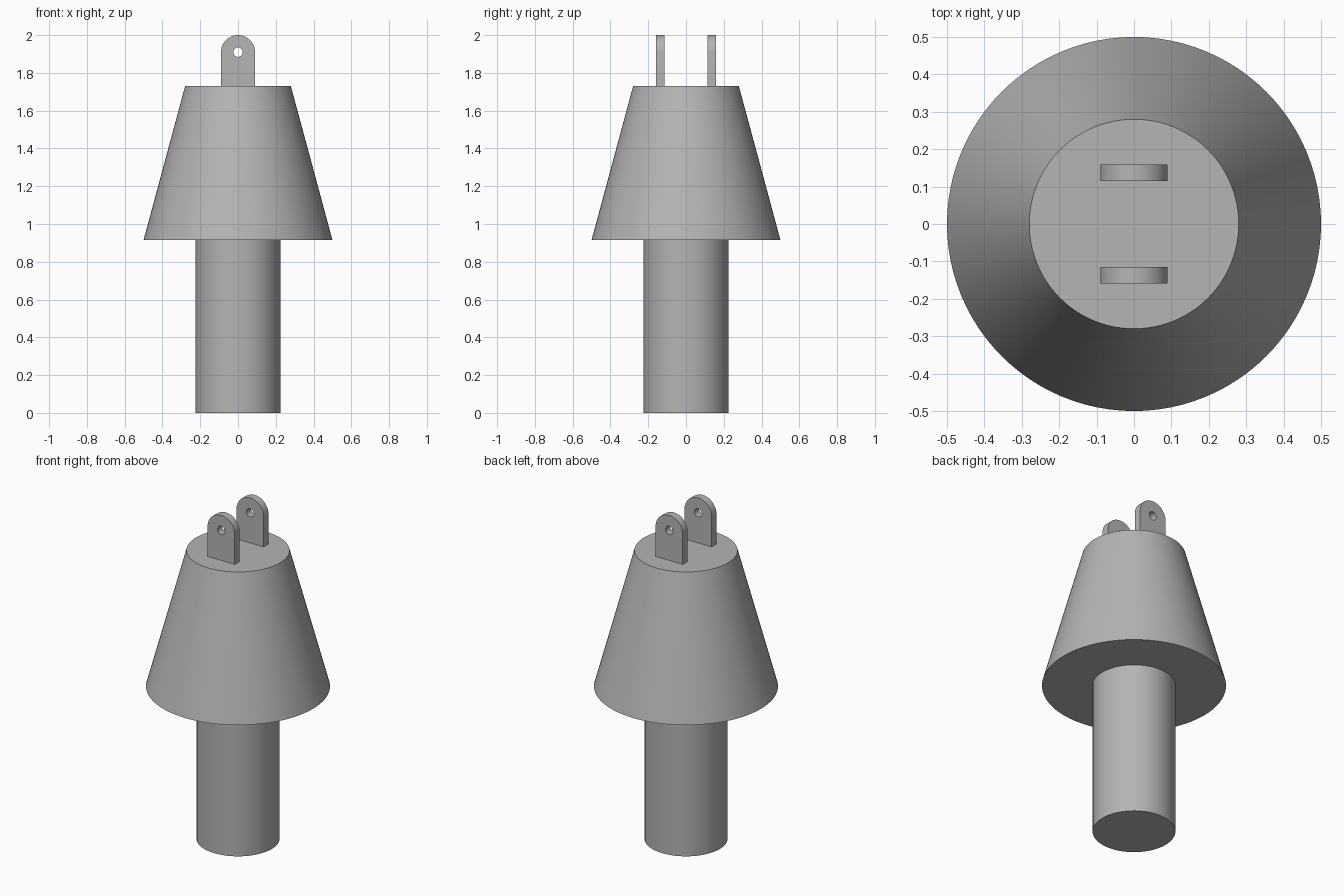
import bpy
import math
from mathutils import Matrix

cube = bpy.data.objects.get("Cube")
if cube:
    bpy.data.objects.remove(cube, do_unlink=True)

# Single plain grey
GREY = (0.46, 0.46, 0.46, 1)
grey = bpy.data.materials.new("plain_grey")
grey.use_nodes = True
grey.diffuse_color = GREY
grey.node_tree.nodes["Principled BSDF"].inputs["Base Color"].default_value = GREY

SHAFT_R, SKIRT_R, TOP_R = 0.225, 0.5, 0.28
SKIRT_Z, TOP_Z = 0.915, 1.73
LUG_R, HOLE_R, LUG_Y, LUG_HALF = 0.09, 0.025, 0.137, 0.0225
EYE_Z = 2 - LUG_R


def finish(obj, name):
    obj.name = obj.data.name = name
    obj.data.materials.clear()
    obj.data.materials.append(grey)
    bpy.ops.object.select_all(action="DESELECT")
    obj.select_set(True)
    bpy.context.view_layer.objects.active = obj
    bpy.ops.object.shade_smooth_by_angle(angle=math.radians(30))


def frustum(name, r_low, r_high, z_low, z_high):
    bpy.ops.mesh.primitive_cone_add(
        vertices=96, radius1=r_low, radius2=r_high, depth=z_high - z_low,
        location=(0, 0, (z_low + z_high) / 2))
    finish(bpy.context.object, name)


def arc(radius, start, end, steps):
    angles = [start + (end - start) * i / steps for i in range(steps + 1)]
    return [(radius * math.cos(a), EYE_Z + radius * math.sin(a)) for a in angles]


def lug(name, y):
    # Round-topped outline with an eye hole, extruded both ways
    outline = [(-LUG_R, TOP_Z), (LUG_R, TOP_Z)] + arc(LUG_R, 0, math.pi, 32)
    hole = arc(HOLE_R, 0, math.tau, 32)[:-1]
    curve = bpy.data.curves.new(name + "_outline", "CURVE")
    curve.dimensions = "2D"
    curve.fill_mode = "BOTH"
    curve.extrude = LUG_HALF
    for points in (outline, hole):
        spline = curve.splines.new("POLY")
        spline.points.add(len(points) - 1)
        for point, (x, z) in zip(spline.points, points):
            point.co = (x, z, 0, 1)
        spline.use_cyclic_u = True
    source = bpy.data.objects.new(name + "_outline", curve)
    bpy.context.collection.objects.link(source)
    graph = bpy.context.evaluated_depsgraph_get()
    mesh = bpy.data.meshes.new_from_object(source.evaluated_get(graph))
    bpy.data.objects.remove(source, do_unlink=True)
    # Stand the plate upright, facing front
    mesh.transform(Matrix.Translation((0, y, 0)) @ Matrix.Rotation(math.pi / 2, 4, "X"))
    obj = bpy.data.objects.new(name, mesh)
    bpy.context.collection.objects.link(obj)
    finish(obj, name)


# Stem, tapered body and the pair of eyed lugs
frustum("shaft", SHAFT_R, SHAFT_R, 0, SKIRT_Z)
frustum("tapered_body", SKIRT_R, TOP_R, SKIRT_Z, TOP_Z)
lug("front_lug", -LUG_Y)
lug("back_lug", LUG_Y)
